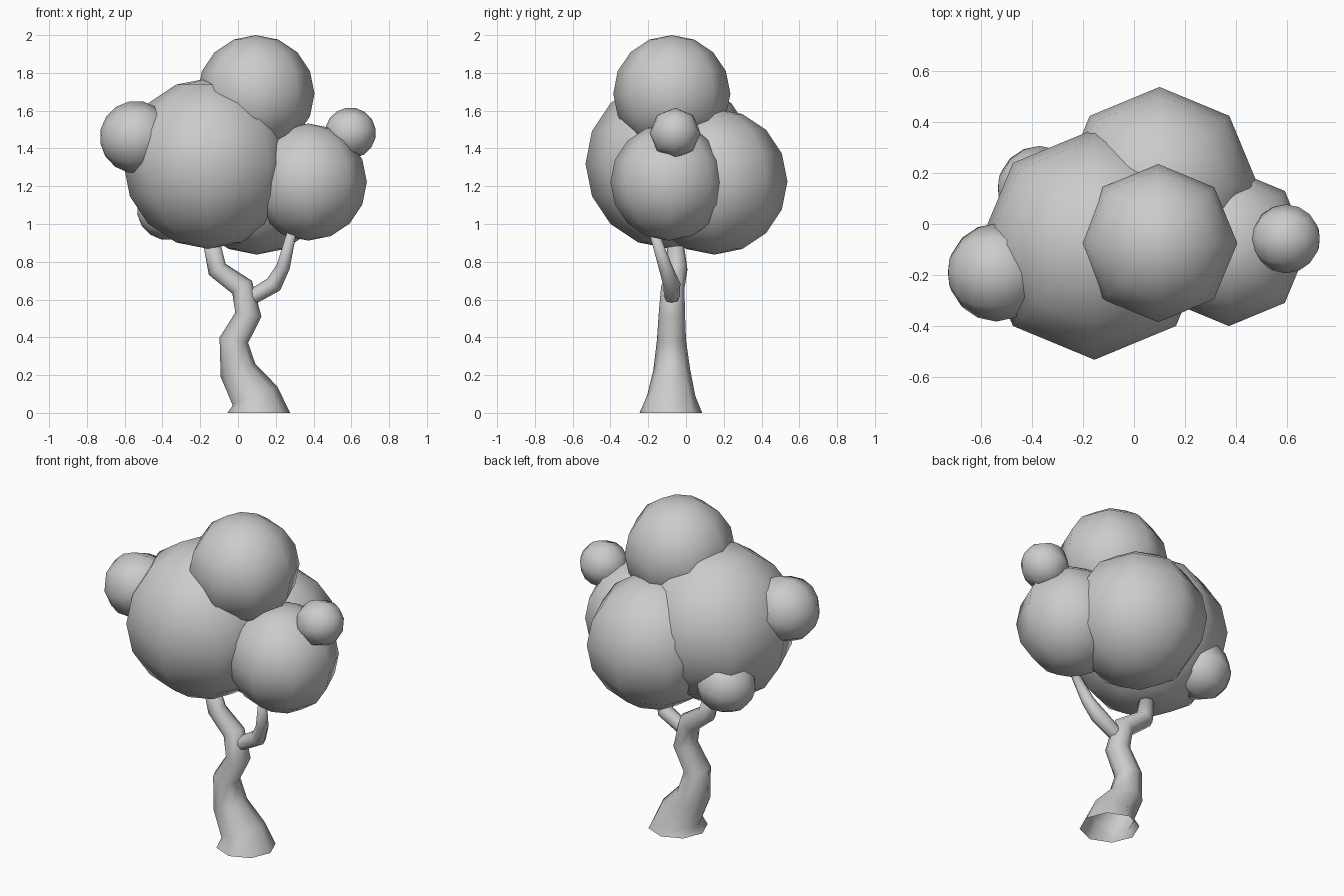
import bpy, bmesh, math
from mathutils import Vector

cube = bpy.data.objects.get("Cube")
if cube:
    bpy.data.objects.remove(cube, do_unlink=True)

grey = bpy.data.materials.new("plain grey")
grey.use_nodes = True
grey.diffuse_color = (0.6, 0.6, 0.6, 1)
grey.node_tree.nodes["Principled BSDF"].inputs["Base Color"].default_value = (0.6, 0.6, 0.6, 1)


def finish(name, bm):
    mesh = bpy.data.meshes.new(name)
    for face in bm.faces:
        face.smooth = True
    bm.to_mesh(mesh)
    bm.free()
    mesh.materials.append(grey)
    obj = bpy.data.objects.new(name, mesh)
    bpy.context.collection.objects.link(obj)
    return obj


def foliage(name, centre, radius, tilt=0):
    """Low-poly ball; tilt turns its poles about y."""
    bm = bmesh.new()
    bmesh.ops.create_uvsphere(bm, u_segments=8, v_segments=8, radius=radius)
    obj = finish(name, bm)
    obj.location = centre
    obj.rotation_euler.y = math.radians(tilt)


def limb(name, path, sides=8):
    """Tapered tube through (x, y, z, radius) points, open at the start."""
    bm = bmesh.new()
    points = [Vector(p[:3]) for p in path]
    rings = []
    for i, (x, y, z, radius) in enumerate(path):
        before = (points[i] - points[max(i - 1, 0)]).normalized()
        after = (points[min(i + 1, len(path) - 1)] - points[i]).normalized()
        # A limb that starts on the ground is cut level
        axis = Vector((0, 0, 1)) if z == 0 else (before + after).normalized()
        across = Vector((0, 1, 0)).cross(axis).normalized()
        along = axis.cross(across)
        rings.append([bm.verts.new(points[i] + radius * (
            across * math.cos(math.tau * k / sides) + along * math.sin(math.tau * k / sides)))
            for k in range(sides)])
    for low, high in zip(rings, rings[1:]):
        for k in range(sides):
            n = (k + 1) % sides
            bm.faces.new((low[k], low[n], high[n], high[k]))
    bm.faces.new(rings[-1])
    finish(name, bm)


# Crooked trunk, flaring at the ground, and its side branch
limb("trunk", [(0.11, -0.08, 0, 0.166), (0.09, -0.078, 0.09, 0.128),
               (0, -0.075, 0.225, 0.098), (-0.022, -0.077, 0.385, 0.077),
               (0.055, -0.075, 0.52, 0.07), (0.022, -0.07, 0.665, 0.062),
               (-0.11, -0.045, 0.76, 0.053), (-0.14, -0.058, 0.9, 0.045)])
limb("side_branch", [(0.06, -0.075, 0.605, 0.04), (0.19, -0.075, 0.68, 0.046),
                     (0.24, -0.11, 0.775, 0.036), (0.283, -0.168, 0.95, 0.025)])

# Foliage balls
foliage("top_foliage", (0.095, -0.075, 1.69), 0.31)
foliage("front_foliage", (-0.155, -0.08, 1.32), 0.452)
foliage("back_foliage", (0.1, 0.15, 1.225), 0.387)
foliage("left_foliage", (0.372, -0.09, 1.222), 0.31)
foliage("left_small_foliage", (0.595, -0.058, 1.482), 0.135, 80)
foliage("right_small_foliage", (-0.54, -0.19, 1.46), 0.192, 80)
foliage("back_small_foliage", (-0.37, 0.14, 1.08), 0.166, 80)
